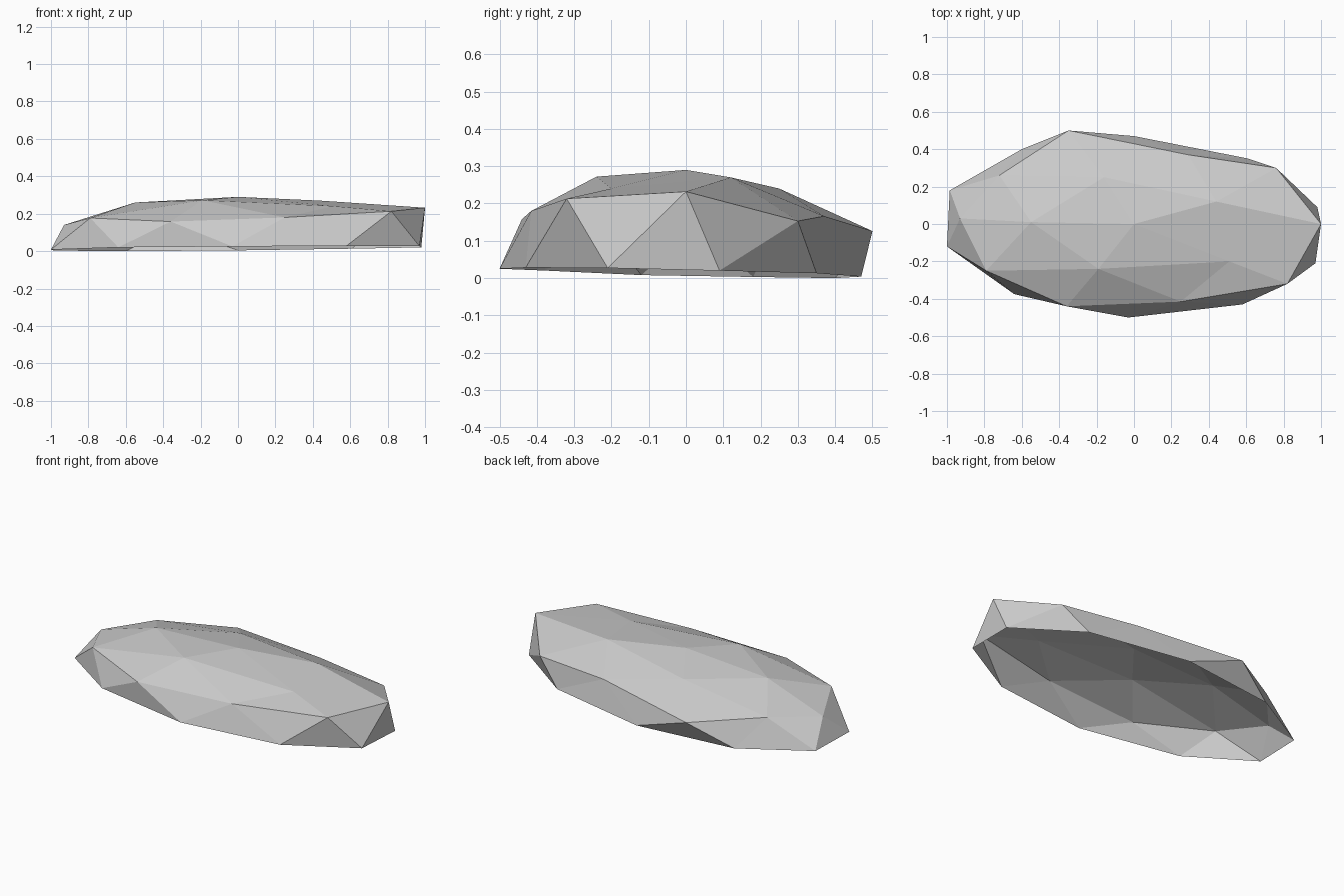
import bpy
import bmesh

# Remove the default cube if it is there
cube = bpy.data.objects.get("Cube")
if cube:
    bpy.data.objects.remove(cube, do_unlink=True)


def make_material(name, colour):
    """Flat, single-colour stone material."""
    material = bpy.data.materials.new(name)
    material.use_nodes = True
    material.diffuse_color = colour
    shader = material.node_tree.nodes["Principled BSDF"]
    shader.inputs["Base Color"].default_value = colour
    shader.inputs["Roughness"].default_value = 0.9
    return material


def make_faceted_shell(name, peak, crown, shoulder, foot, material, unit=0.01):
    """Open-bottomed triangulated dome: peak fan, crown band, side wall."""
    bm = bmesh.new()

    def add_corner(corner):
        return bm.verts.new([unit * value for value in corner])

    top = add_corner(peak)
    crown, shoulder, foot = ([add_corner(corner) for corner in ring]
                             for ring in (crown, shoulder, foot))

    # Peak fan and the band that doubles the number of corners
    for i, here in enumerate(crown):
        after = crown[(i + 1) % len(crown)]
        below, between = shoulder[2 * i], shoulder[2 * i + 1]
        below_after = shoulder[(2 * i + 2) % len(shoulder)]
        bm.faces.new((top, here, after))
        bm.faces.new((here, below, between))
        bm.faces.new((here, between, after))
        bm.faces.new((after, between, below_after))

    # Zigzag side wall
    for i, here in enumerate(shoulder):
        following = (i + 1) % len(shoulder)
        bm.faces.new((here, foot[i], shoulder[following]))
        bm.faces.new((shoulder[following], foot[i], foot[following]))

    mesh = bpy.data.meshes.new(name)
    bm.to_mesh(mesh)
    bm.free()
    mesh.materials.append(material)
    shell = bpy.data.objects.new(name, mesh)
    bpy.context.collection.objects.link(shell)
    return shell


# Corners in hundredths of a unit, counter-clockwise from the -x end
peak = (0, 0, 29)
crown = [(-55, 1, 26), (-19, -24, 27.2), (51, -20, 24), (44, 12, 27), (-16, 25, 24)]
shoulder = [
    (-93, 3, 14), (-79, -25, 17.7), (-36, -44, 15.8), (25, -41.5, 18),
    (82, -32, 21.3), (100, 0, 23.2), (76, 30, 15.3), (29, 37, 16.6),
    (-35, 50, 12.6), (-72, 26, 16.5),
]
foot = [
    (-100, -12, 0.8), (-64, -37.5, 2), (-3, -50, 2.5), (58, -43, 2.8),
    (97, -21, 2.7), (98, 9, 2), (61, 35, 1.3), (0, 47, 0.4),
    (-60, 40, 0), (-98.5, 18, 0.3),
]

stone_grey = make_material("stone grey", (0.6, 0.6, 0.6, 1))
make_faceted_shell("flat_rock", peak, crown, shoulder, foot, stone_grey)
